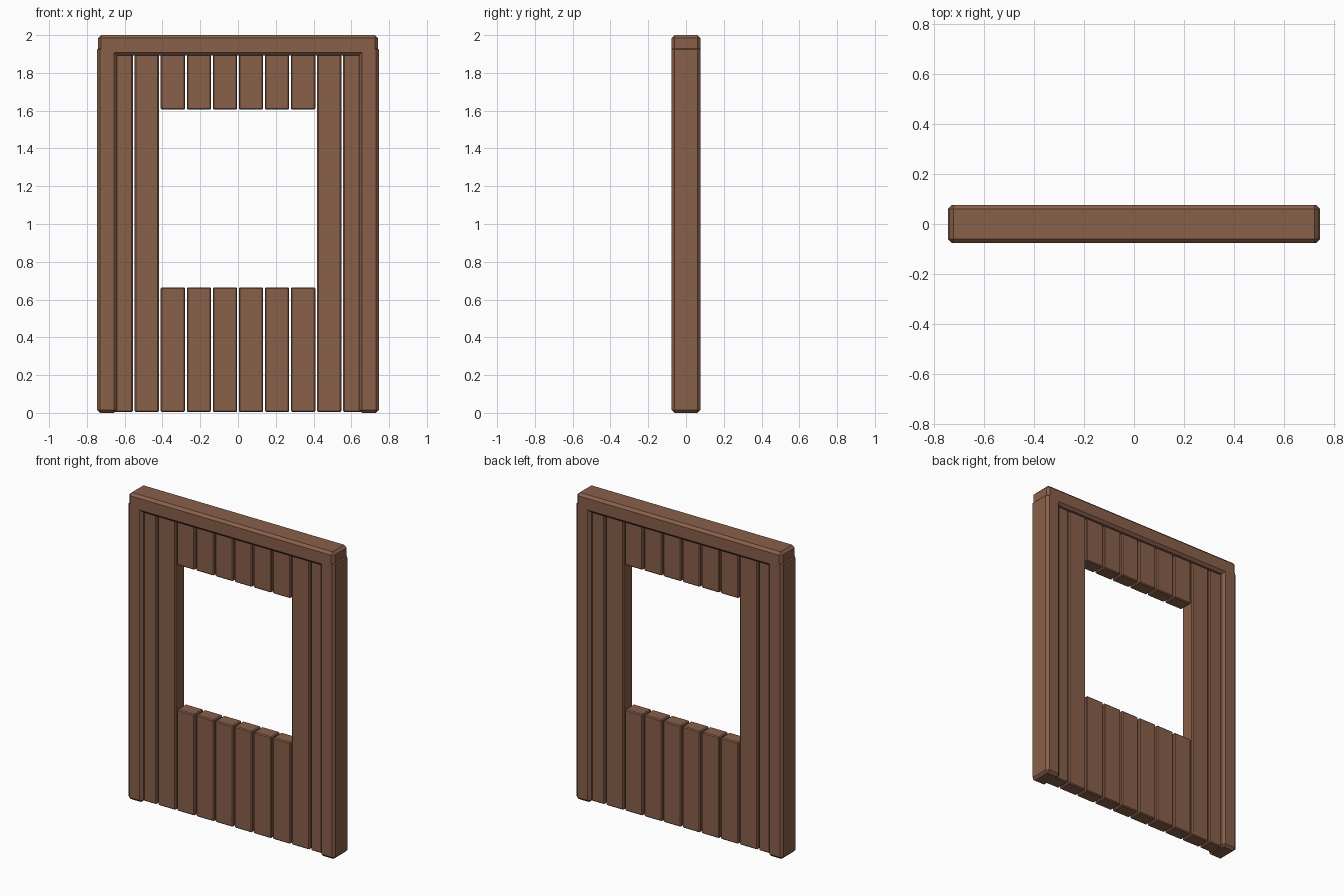
import bpy
import bmesh

if "Cube" in bpy.data.objects:
    bpy.data.objects.remove(bpy.data.objects["Cube"])

wood = bpy.data.materials.new("brown_wood")
wood.diffuse_color = (0.25, 0.115, 0.068, 1.0)
wood.use_nodes = True
wood.node_tree.nodes["Principled BSDF"].inputs["Base Color"].default_value = wood.diffuse_color


def beam(name, x0, x1, depth, z0, z1, bevel):
    """Chamfered box centred on y = 0."""
    bm = bmesh.new()
    bmesh.ops.create_cube(bm, size=1.0)
    for v in bm.verts:
        v.co.x = x0 if v.co.x < 0 else x1
        v.co.y *= depth
        v.co.z = z0 if v.co.z < 0 else z1
    bmesh.ops.bevel(bm, geom=bm.edges[:], offset=bevel, segments=1,
                    profile=0.5, affect='EDGES')
    mesh = bpy.data.meshes.new(name)
    bm.to_mesh(mesh)
    bm.free()
    mesh.materials.append(wood)
    obj = bpy.data.objects.new(name, mesh)
    bpy.context.collection.objects.link(obj)
    return obj


# Frame: two posts and the top rail
DEPTH = 0.152
beam("left_post", -0.746, -0.641, DEPTH, 0.0, 1.94, 0.016)
beam("right_post", 0.641, 0.746, DEPTH, 0.0, 1.94, 0.016)
beam("top_rail", -0.74, 0.74, DEPTH, 1.893, 2.0, 0.016)

# Ten planks; the middle six are cut short around the window opening
PITCH, WIDTH, THICK, BEVEL = 0.138, 0.128, 0.092, 0.006
for i in range(10):
    x = (i - 4.5) * PITCH
    x0, x1 = x - WIDTH / 2, x + WIDTH / 2
    if 2 <= i <= 7:
        beam(f"lower_plank_{i}", x0, x1, THICK, 0.004, 0.665, BEVEL)
        beam(f"upper_plank_{i}", x0, x1, THICK, 1.605, 1.93, BEVEL)
    else:
        beam(f"full_plank_{i}", x0, x1, THICK, 0.004, 1.93, BEVEL)
